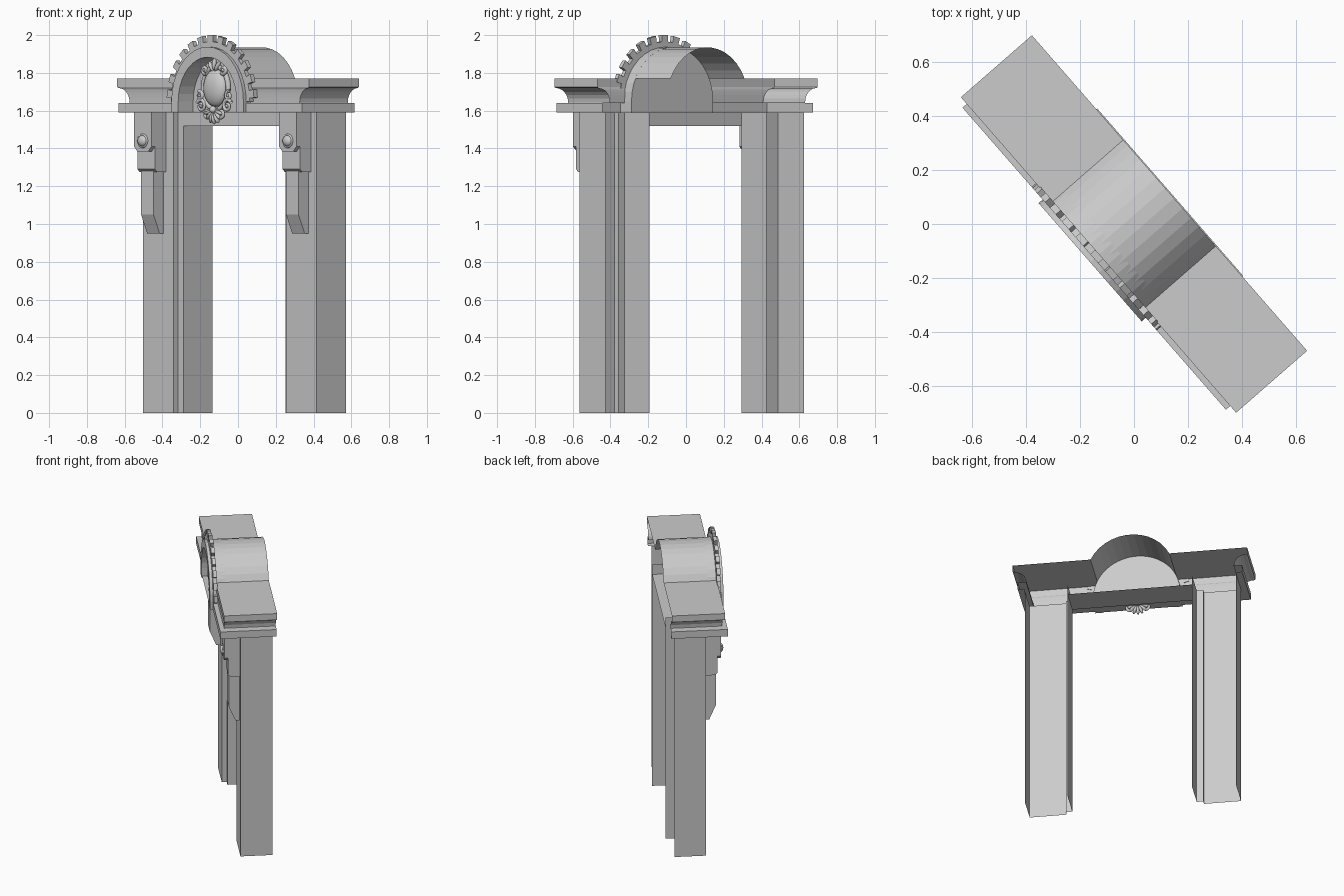
import bpy, bmesh, math
from math import sin, cos, pi, radians
from mathutils import Matrix, Vector

old = bpy.data.objects.get("Cube")
if old:
    bpy.data.objects.remove(old, do_unlink=True)

stone = bpy.data.materials.new("grey_stone")
stone.use_nodes = True
COLOUR = (0.6, 0.6, 0.6, 1)
stone.diffuse_color = COLOUR
stone.node_tree.nodes["Principled BSDF"].inputs["Base Color"].default_value = COLOUR

# The gateway is modelled along x, then turned in plan
TURN = Matrix.Rotation(radians(-48.9), 4, 'Z')
SPRING, BASE, BACK = 1.648, 1.59, 0.174


def finish(name, bm, smooth=False):
    bmesh.ops.recalc_face_normals(bm, faces=bm.faces)
    bm.transform(TURN)
    mesh = bpy.data.meshes.new(name)
    bm.to_mesh(mesh)
    bm.free()
    mesh.materials.append(stone)
    obj = bpy.data.objects.new(name, mesh)
    bpy.context.collection.objects.link(obj)
    if smooth:
        mesh.shade_smooth()
    return obj


def grid(bm, rows):
    """Skin a sheet through rows of points."""
    vs = [[bm.verts.new(p) for p in row] for row in rows]
    for a, b in zip(vs, vs[1:]):
        for i in range(len(a) - 1):
            bm.faces.new((a[i], a[i + 1], b[i + 1], b[i]))


def prism(bm, outline, shift):
    """Solid from a flat outline pushed along a vector."""
    face = bm.faces.new([bm.verts.new(p) for p in outline])
    new = bmesh.ops.extrude_face_region(bm, geom=[face], use_keep_orig=True)
    bmesh.ops.translate(bm, vec=shift,
                        verts=[g for g in new["geom"] if isinstance(g, bmesh.types.BMVert)])


def ball(bm, centre, size, tilt=0.0, seg=16):
    m = (Matrix.Translation(centre) @ Matrix.Rotation(tilt, 4, 'Y')
         @ Matrix.Diagonal((*size, 1)))
    bmesh.ops.create_uvsphere(bm, u_segments=seg, v_segments=seg // 2, radius=1, matrix=m)


def tube(bm, points, radius, closed=False):
    """Round bar along a path lying in an upright plane."""
    pts = [Vector(p) for p in points]
    n, rows = len(pts), []
    for i, p in enumerate(pts):
        a = pts[(i - 1) % n] if closed or i else p
        b = pts[(i + 1) % n] if closed or i < n - 1 else p
        side = (b - a).cross(Vector((0, 1, 0))).normalized()
        r = radius if closed else radius * (1 - 0.4 * i / n)
        rows.append([p + r * (side * cos(k * pi / 4) + Vector((0, sin(k * pi / 4), 0)))
                     for k in range(9)])
    grid(bm, rows + rows[:1] if closed else rows)


def arc(r, y, start=0, end=180, steps=18):
    angles = [radians(start + (end - start) * i / steps) for i in range(steps + 1)]
    return [(r * cos(a), y, SPRING + r * sin(a)) for a in angles]


def arch(r, y):
    return [(r, y, BASE)] + arc(r, y) + [(-r, y, BASE)]


# Open-backed piers with a stepped inner jamb
for s, side in ((-1, "right"), (1, "left")):
    plan = [(0.697, 0.15), (0.697, -0.058), (0.453, -0.058),
            (0.453, -0.025), (0.41, -0.025), (0.41, 0.178)]
    bm = bmesh.new()
    grid(bm, [[(s * x, y, z) for x, y in plan] for z in (0, BASE)])
    finish(side + "_pier", bm)

# Lintel face and soffit
bm = bmesh.new()
grid(bm, [[(x, y, z) for x in (-0.453, 0.453)] for y, z in ((-0.025, BASE), (-0.025, 1.52))])
grid(bm, [[(x, y, 1.52) for x in (-0.41, 0.41)] for y in (-0.025, 0.178)])
grid(bm, [[(x, y, BASE) for x in (-0.453, 0.453)] for y in (-0.058, -0.025)])
grid(bm, [[(x, y, BASE) for x in (-0.28, 0.28)] for y in (-0.21, -0.058)])
finish("lintel", bm)

# Cornice halves: slab edge, cove, fascia and soffit, returned at the ends
levels = [(0.773, BACK, 1.77), (0.773, BACK, 1.725), (0.765, 0.172, 1.72)]
for i in range(5, -1, -1):
    t = i * pi / 12
    levels.append((0.765 - 0.08 * cos(t), 0.172 - 0.008 * cos(t), 1.645 + 0.075 * sin(t)))
levels += [(0.685, 0.164, 1.64), (0.74, 0.195, 1.64), (0.74, 0.195, BASE), (0.697, 0.058, BASE)]
for s, side in ((-1, "right"), (1, "left")):
    bm = bmesh.new()
    grid(bm, [[(s * u, BACK, z), (s * u, -v, z), (s * 0.26, -v, z)] for u, v, z in levels])
    grid(bm, [[(s * x, y, 1.77) for x in (0.26, 0.773)] for y in (-BACK, BACK)])
    finish(side + "_cornice", bm)

# Barrel vault, open behind
bm = bmesh.new()
grid(bm, [arc(0.287, y, 25, 155, 13) for y in (-0.2, BACK)])
finish("barrel_vault", bm)

# Arch moulding and the recessed panel within it
bm = bmesh.new()
grid(bm, [arch(r, y) for r, y in ((0.287, -0.11), (0.29, -0.215), (0.235, -0.215), (0.235, -0.11))])
finish("arch_moulding", bm)
bm = bmesh.new()
bm.faces.new([bm.verts.new(p) for p in arch(0.287, -0.11)])
finish("arch_panel", bm)

# Toothed crown around the arch
rim = [(0, 0.318)]
for i in range(13):
    mid = 7 + i * 166 / 12
    rim += [(mid - 3.6, 0.318), (mid - 3.6, 0.352), (mid + 3.6, 0.352), (mid + 3.6, 0.318)]
rim.append((180, 0.318))


def crown(y, radius=None):
    return [((radius or r) * cos(radians(a)), y, SPRING + (radius or r) * sin(radians(a)))
            for a, r in rim]


bm = bmesh.new()
grid(bm, [crown(-0.17, 0.28), crown(-0.17), crown(-0.195), crown(-0.195, 0.28)])
finish("toothed_crown", bm)

# Brackets on the piers
for s, side in ((-1, "right"), (1, "left")):
    c = s * 0.584
    bm = bmesh.new()
    body = [(-0.058, BASE), (-0.135, BASE), (-0.135, 1.29), (-0.12, 1.275), (-0.058, 1.275)]
    prism(bm, [(c - 0.07, y, z) for y, z in body], (0.14, 0, 0))
    drop = [(-0.058, 1.28), (-0.128, 1.28), (-0.128, 1.05), (-0.085, 0.95), (-0.058, 0.95)]
    prism(bm, [(c - 0.05, y, z) for y, z in drop], (0.1, 0, 0))
    plate = [(-0.07, BASE), (-0.07, 1.41), (-0.045, 1.385),
             (0.045, 1.385), (0.07, 1.41), (0.07, BASE)]
    prism(bm, [(c + x, -0.16, z) for x, z in plate], (0, 0.04, 0))
    finish(side + "_bracket", bm)
    bm = bmesh.new()
    ball(bm, (c, -0.16, 1.44), (0.034, 0.022, 0.03))
    tube(bm, [(c + 0.036 * cos(k * pi / 8), -0.16, 1.44 + 0.032 * sin(k * pi / 8))
              for k in range(16)], 0.006, True)
    finish(side + "_bracket_boss", bm, True)

# Cartouche: domed shield, rim, scrolls, top leaf and hanging shell
Y = -0.155
bm = bmesh.new()
ball(bm, (0, Y, 1.72), (0.088, 0.045, 0.1), seg=24)
finish("cartouche_shield", bm, True)

bm = bmesh.new()
ring = [k * pi / 16 for k in range(32)]
tube(bm, [(0.1 * cos(a), Y, 1.72 + 0.115 * sin(a)) for a in ring], 0.014, True)
finish("cartouche_rim", bm, True)

bm = bmesh.new()
for s in (-1, 1):
    for x, z, size, turn in ((0.105, 1.625, 0.036, 0.5), (0.055, 1.585, 0.03, 2.2),
                             (0.115, 1.68, 0.024, 1.2), (0.075, 1.815, 0.022, 4)):
        spiral = [(s * (x + size * (1 - k / 22) * cos(turn + k * 0.5)), Y - 0.012,
                   z + size * (1 - k / 22) * sin(turn + k * 0.5)) for k in range(18)]
        tube(bm, spiral, 0.011)
        ball(bm, (s * x, Y - 0.012, z), (0.01, 0.015, 0.01), seg=8)
finish("cartouche_scrolls", bm, True)

bm = bmesh.new()
for k in (-1, 0, 1):
    ball(bm, (k * 0.024, Y - 0.01, 1.845 - abs(k) * 0.012),
         (0.011, 0.016, 0.034), k * 0.6, 10)
for k in range(-3, 4):
    a = k * 0.42
    ball(bm, (0.045 * sin(a), Y - 0.012, 1.605 - 0.045 * cos(a)),
         (0.011, 0.018, 0.032), -a, 10)
ball(bm, (0, Y - 0.02, 1.605), (0.02, 0.02, 0.02), seg=10)
finish("cartouche_leaves", bm, True)
